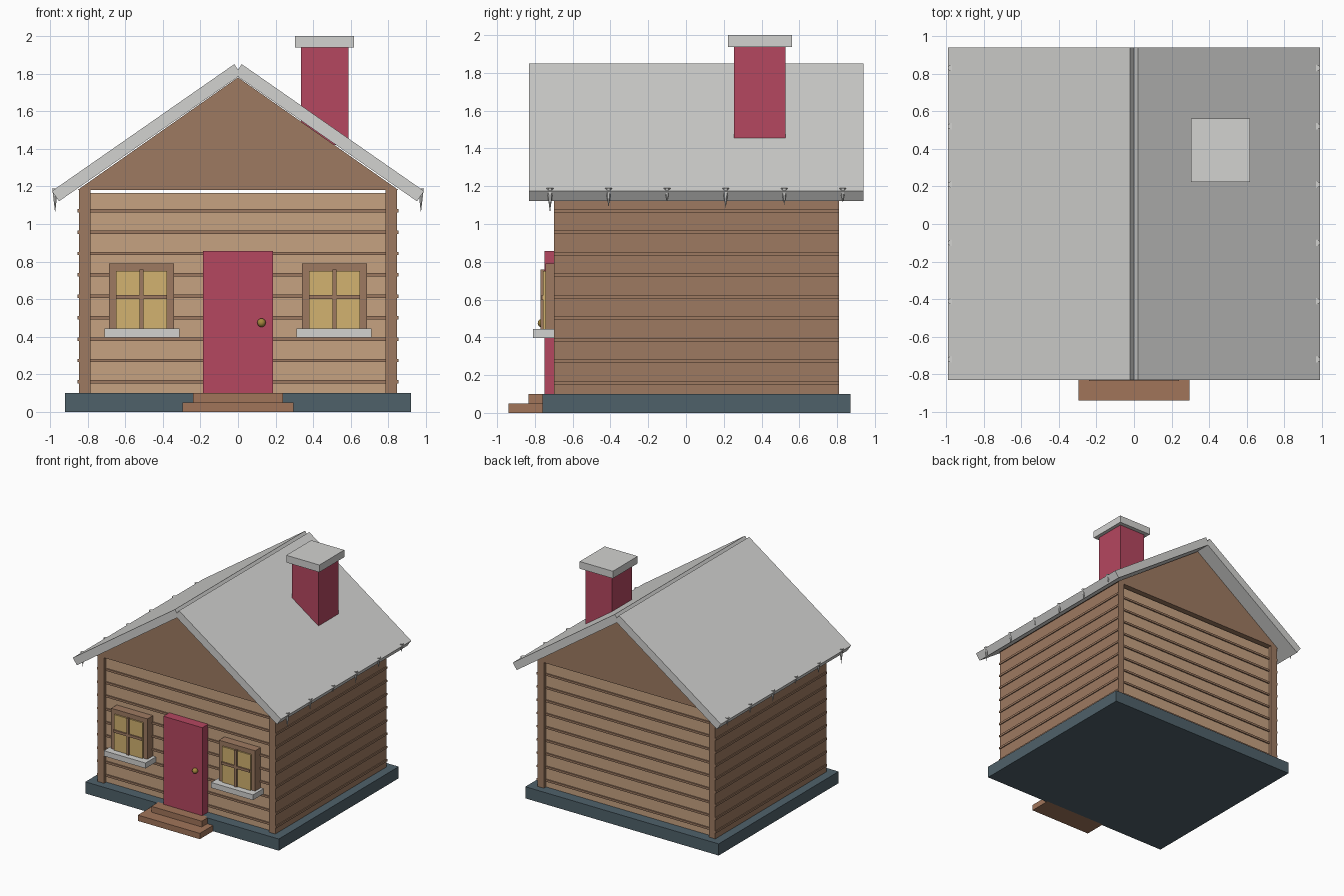
import bpy, bmesh, math
from mathutils import Vector

old = bpy.data.objects.get("Cube")
if old:
    bpy.data.objects.remove(old, do_unlink=True)


def material(name, r, g, b):
    """Flat material from 0-255 screen values, stored as linear."""
    lin = [((v / 255 + 0.055) / 1.055) ** 2.4 for v in (r, g, b)] + [1]
    m = bpy.data.materials.new(name)
    m.use_nodes = True
    m.diffuse_color = lin
    m.node_tree.nodes["Principled BSDF"].inputs["Base Color"].default_value = lin
    return m


BROWN = material("brown timber", 158, 122, 97)
TAN = material("tan boards", 198, 162, 129)
STEP = material("step wood", 161, 117, 90)
RED = material("raspberry paint", 181, 71, 96)
STONE = material("slate foundation", 79, 97, 106)
SNOW = material("snow grey", 210, 210, 208)
GLASS = material("warm window", 210, 178, 112)
BRASS = material("brass", 165, 135, 62)


def finish(name, bm, mat):
    bmesh.ops.recalc_face_normals(bm, faces=bm.faces)
    me = bpy.data.meshes.new(name)
    bm.to_mesh(me)
    bm.free()
    me.materials.append(mat)
    ob = bpy.data.objects.new(name, me)
    bpy.context.collection.objects.link(ob)
    return ob


def box(name, x, y, z, mat):
    """Box from (min, max) ranges on each axis."""
    bm = bmesh.new()
    bmesh.ops.create_cube(bm, size=1)
    for v in bm.verts:
        v.co = Vector(r[0] if c < 0 else r[1] for c, r in zip(v.co, (x, y, z)))
    return finish(name, bm, mat)


def prism(name, profile, y0, y1, mat):
    """Extrude an x-z profile along y."""
    bm = bmesh.new()
    face = bm.faces.new([bm.verts.new((x, y0, z)) for x, z in profile])
    ext = bmesh.ops.extrude_face_region(bm, geom=[face])
    verts = [g for g in ext["geom"] if isinstance(g, bmesh.types.BMVert)]
    bmesh.ops.translate(bm, verts=verts, vec=(0, y1 - y0, 0))
    return finish(name, bm, mat)


def span(side, a, b):
    return sorted((side * a, side * b))


FRONT, BACK = -0.70, 0.81
INSET = 0.03
FLOOR = 0.1

# Foundation and steps
box("foundation", (-0.92, 0.92), (-0.76, 0.87), (0, FLOOR), STONE)
box("lower_step", (-0.295, 0.295), (-0.94, -0.75), (0, 0.05), STEP)
box("upper_step", (-0.24, 0.24), (-0.835, -0.74), (0.05, FLOOR), STEP)

# Walls: side slabs show their ends as corner posts
for side, label in ((1, "left"), (-1, "right")):
    box(label + "_wall", span(side, 0.785, 0.845), (FRONT, BACK), (FLOOR, 1.18), BROWN)
wall_ends = (("front", FRONT + INSET, 1), ("back", BACK - INSET, -1))
for label, y, inward in wall_ends:
    ys = sorted((y, y + inward * 0.06))
    box(label + "_wall", (-0.785, 0.785), ys, (FLOOR, 1.166), TAN)

# Battens between the boards
for i in range(9):
    z = 0.16 + i * 0.1138
    zs = (z - 0.009, z + 0.009)
    for label, y, inward in wall_ends:
        ys = sorted((y - inward * 0.01, y + inward * 0.01))
        box(label + "_batten", (-0.785, 0.785), ys, zs, BROWN)
    for side in (1, -1):
        box("side_batten", span(side, 0.835, 0.853), (FRONT, BACK), zs, BROWN)

# Gable and the two roof slabs, with a notch along the ridge
prism("gable", [(-0.855, 1.18), (0.855, 1.18), (0, 1.78)], FRONT, BACK, BROWN)
ridge, eave = Vector((0.02, 1.85)), Vector((0.99, 1.175))
slope = (eave - ridge).normalized()
drop = Vector((slope.y, -slope.x)) * 0.066
for side, label in ((1, "left"), (-1, "right")):
    corners = [ridge, eave, eave + drop, ridge + drop]
    prism(label + "_roof", [(side * c.x, c.y) for c in corners], -0.83, 0.94, SNOW)

# Icicles under both eaves
for side in (1, -1):
    for i, tip in enumerate((1.06, 1.09, 1.12, 1.085, 1.1, 1.115)):
        bm = bmesh.new()
        bmesh.ops.create_cone(bm, cap_ends=True, segments=6, radius1=0,
                              radius2=0.018, depth=1.19 - tip)
        bmesh.ops.remove_doubles(bm, verts=bm.verts, dist=0.0001)
        bmesh.ops.translate(bm, verts=bm.verts,
                            vec=(side * 0.973, -0.72 + i * 0.31, (1.19 + tip) / 2))
        finish("icicle", bm, SNOW)

# Chimney
box("chimney", (0.335, 0.587), (0.255, 0.527), (1.42, 1.94), RED)
box("chimney_cap", (0.303, 0.618), (0.223, 0.562), (1.938, 2), SNOW)

# Door and knob
box("door", (-0.185, 0.185), (-0.75, -0.66), (FLOOR, 0.857), RED)
bm = bmesh.new()
bmesh.ops.create_uvsphere(bm, u_segments=12, v_segments=8, radius=0.023)
bmesh.ops.translate(bm, verts=bm.verts, vec=(0.125, -0.762, 0.475))
knob = finish("door_knob", bm, BRASS)
for p in knob.data.polygons:
    p.use_smooth = True

# Windows
for side, label in ((1, "left"), (-1, "right")):
    box(label + "_window_frame", span(side, 0.34, 0.685), (-0.745, -0.66), (0.43, 0.79), BROWN)
    box(label + "_window_pane", span(side, 0.378, 0.648), (-0.757, -0.74), (0.44, 0.75), GLASS)
    box(label + "_upright_bar", span(side, 0.502, 0.524), (-0.77, -0.75), (0.44, 0.758), BROWN)
    box(label + "_cross_bar", span(side, 0.378, 0.648), (-0.768, -0.75), (0.6, 0.622), BROWN)
    box(label + "_window_sill", span(side, 0.312, 0.71), (-0.81, -0.66), (0.397, 0.443), SNOW)
